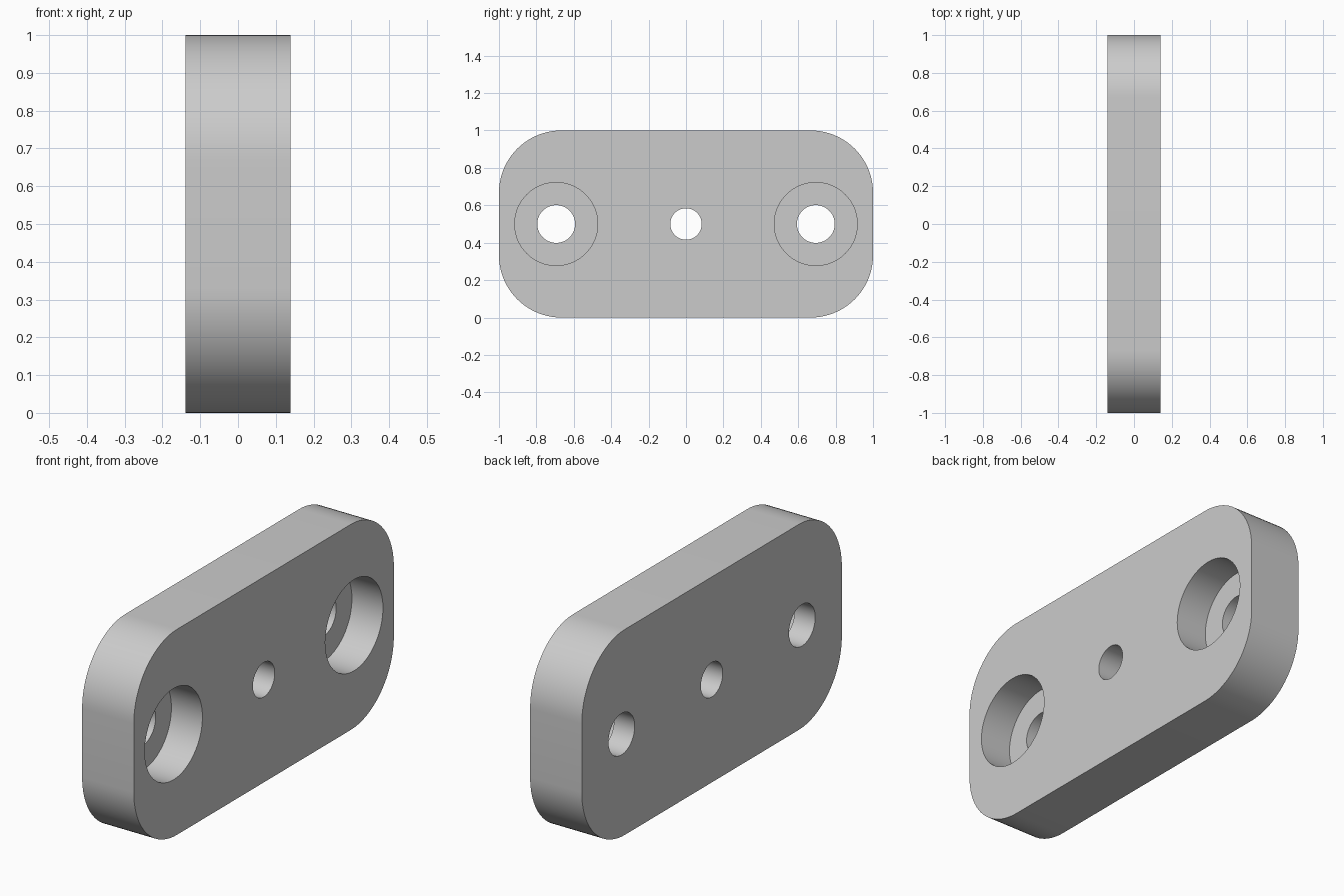
import bpy
import bmesh
from math import cos, sin, pi, radians

if "Cube" in bpy.data.objects:
    bpy.data.objects.remove(bpy.data.objects["Cube"], do_unlink=True)

LENGTH, HEIGHT, THICK = 2.0, 1.0, 0.278
CORNER = 0.333
BOLT_Y, BOLT_R = 0.694, 0.101
BORE_R, BORE_DEPTH = 0.222, 0.167
CENTRE_R = 0.084
MID_Z = HEIGHT / 2

grey = bpy.data.materials.new("plain grey")
grey.use_nodes = True
colour = (0.6, 0.6, 0.6, 1)
grey.diffuse_color = colour
grey.node_tree.nodes["Principled BSDF"].inputs["Base Color"].default_value = colour


def prism(name, outline, x0, x1):
    """Extrude a (y, z) outline along x."""
    bm = bmesh.new()
    face = bm.faces.new([bm.verts.new((x0, y, z)) for y, z in outline])
    new = bmesh.ops.extrude_face_region(bm, geom=[face])["geom"]
    verts = [v for v in new if isinstance(v, bmesh.types.BMVert)]
    bmesh.ops.translate(bm, verts=verts, vec=(x1 - x0, 0, 0))
    bmesh.ops.recalc_face_normals(bm, faces=bm.faces)
    mesh = bpy.data.meshes.new(name)
    bm.to_mesh(mesh)
    bm.free()
    mesh.materials.append(grey)
    obj = bpy.data.objects.new(name, mesh)
    bpy.context.collection.objects.link(obj)
    return obj


def arc(y, z, r, start, sweep, steps):
    return [(y + r * cos(start + sweep * i / steps),
             z + r * sin(start + sweep * i / steps)) for i in range(steps + 1)]


def drill(name, y, r, x0, x1):
    """Cut a round hole through the plate between x0 and x1."""
    cutter = prism(name, arc(y, MID_Z, r, 0, 2 * pi, 64)[:-1], x0, x1)
    cutter.hide_render = True
    mod = plate.modifiers.new(name, "BOOLEAN")
    mod.operation = "DIFFERENCE"
    mod.solver = "EXACT"
    mod.object = cutter
    bpy.ops.object.modifier_apply(modifier=name)
    bpy.data.objects.remove(cutter, do_unlink=True)


# Plate with rounded corners
outline = []
for k, (sy, sz) in enumerate([(1, 1), (-1, 1), (-1, -1), (1, -1)]):
    outline += arc(sy * (LENGTH / 2 - CORNER), MID_Z + sz * (HEIGHT / 2 - CORNER),
                   CORNER, k * pi / 2, pi / 2, 20)
plate = prism("mounting_plate", outline, -THICK / 2, THICK / 2)
bpy.ops.object.select_all(action="DESELECT")
plate.select_set(True)
bpy.context.view_layer.objects.active = plate

# Centre hole, and a counterbored bolt hole at each end
drill("centre_hole", 0, CENTRE_R, -THICK, THICK)
for side in (-1, 1):
    drill("counterbore", side * BOLT_Y, BORE_R, THICK / 2 - BORE_DEPTH, THICK)
    drill("bolt_hole", side * BOLT_Y, BOLT_R, -THICK, THICK)

bpy.ops.object.shade_smooth_by_angle(angle=radians(30))
